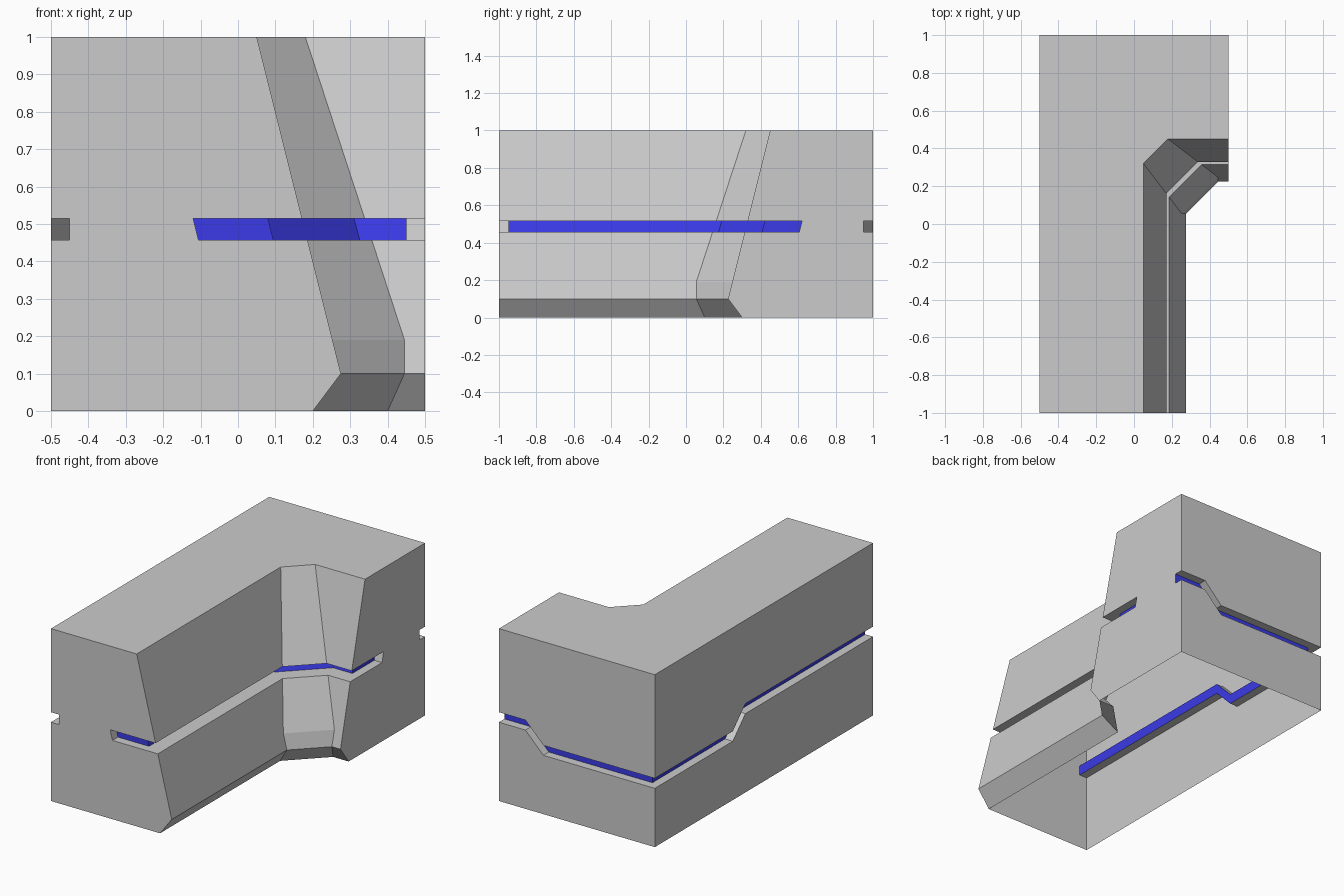
import bpy, bmesh

cube = bpy.data.objects.get("Cube")
if cube:
    bpy.data.objects.remove(cube, do_unlink=True)


def material(name, color):
    m = bpy.data.materials.new(name)
    m.use_nodes = True
    m.diffuse_color = color
    m.node_tree.nodes["Principled BSDF"].inputs["Base Color"].default_value = color
    return m


GREY = material("wall grey", (0.6, 0.6, 0.6, 1))
BLUE = material("light strip blue", (0.05, 0.05, 0.93, 1))


def loft(name, rings, blue_sides=(), blue_caps=()):
    """Closed solid through matching rings; chosen sides and caps are blue."""
    bm = bmesh.new()
    loops = [[bm.verts.new(p) for p in ring] for ring in rings]
    for low, high in zip(loops, loops[1:]):
        for i in range(len(low)):
            j = (i + 1) % len(low)
            f = bm.faces.new((low[i], low[j], high[j], high[i]))
            f.material_index = int(i in blue_sides)
    for k, loop in enumerate((loops[0], loops[-1])):
        bm.faces.new(loop).material_index = int(k in blue_caps)
    bmesh.ops.recalc_face_normals(bm, faces=bm.faces)
    mesh = bpy.data.meshes.new(name)
    bm.to_mesh(mesh)
    bm.free()
    mesh.materials.append(GREY)
    mesh.materials.append(BLUE)
    obj = bpy.data.objects.new(name, mesh)
    bpy.context.collection.objects.link(obj)
    return obj


# Corner wall: the inner side leans outwards towards the foot.
# Each level: height, wall x, and the chamfer's outer corner x and y.
def wall_ring(z, wx, rx, wy):
    ly = wy - (rx - wx)
    return [(x, y, z) for x, y in ((-.5, -1), (wx, -1), (wx, ly), (rx, wy),
                                   (.5, wy), (.5, 1), (-.5, 1))]


levels = [(0, .2, .4, .3), (.1, .275, .445, .225),
          (.19, .2525, .445, .2475), (1, .05, .18, .45)]
wall = loft("corner_wall", [wall_ring(*lv) for lv in levels])


# Groove along the front end, the inner walls and the right end
def inner_ring(z, lean, diagonal):
    x, y = .08 + lean, .42 - lean
    end_x, end_y = -.12 + lean, .62 - lean
    path = ((end_x, -1.1), (end_x, -.95), (x, -.95), (x, x + diagonal),
            (y - diagonal, y), (.45, y), (.45, end_y), (.6, end_y), (.6, -1.1))
    return [(px, py, z) for px, py in path]


LOW, HIGH, DROP = .457, .515, .116
inner = loft("inner_groove_cutter",
             [inner_ring(LOW, .0145, .08), inner_ring(HIGH, 0, .11)],
             blue_sides=range(1, 6))

# Stepped groove along the left side and the back
step = [(-1.1, 0), (.17, 0), (.285, -DROP), (1.1, -DROP)]
band = [(s, LOW + d) for s, d in step] + [(s, HIGH + d) for s, d in reversed(step)]
side = loft("side_groove_cutter",
            [[(x, s, z) for s, z in band] for x in (-.6, -.45)], blue_caps=(1,))
back = loft("back_groove_cutter",
            [[(.5 - s, y, z) for s, z in band] for y in (.95, 1.1)], blue_caps=(0,))

# Cut the grooves, keeping the blue groove floors
cutters = (inner, side, back)
for cutter in cutters:
    mod = wall.modifiers.new(cutter.name, "BOOLEAN")
    mod.operation = "DIFFERENCE"
    mod.solver = "EXACT"
    mod.object = cutter
    cutter.hide_render = True
graph = bpy.context.evaluated_depsgraph_get()
result = bpy.data.meshes.new_from_object(wall.evaluated_get(graph))
wall.modifiers.clear()
wall.data = result
for cutter in cutters:
    bpy.data.objects.remove(cutter, do_unlink=True)

# The shell is open underneath
bm = bmesh.new()
bm.from_mesh(result)
base = [f for f in bm.faces if all(v.co.z < .001 for v in f.verts)]
bmesh.ops.delete(bm, geom=base, context="FACES")
bm.to_mesh(result)
bm.free()
